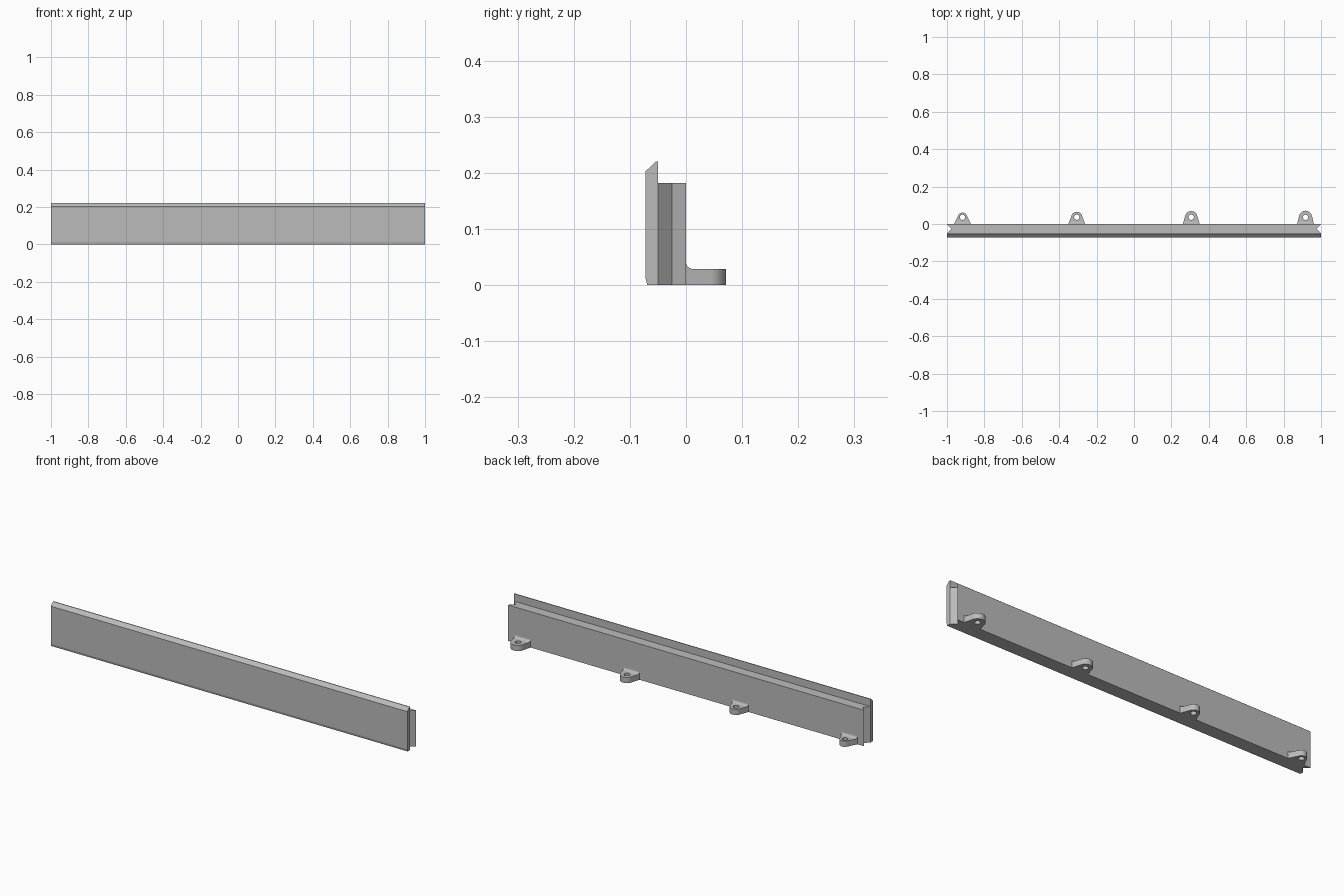
import bpy, bmesh, math
from mathutils import Vector

cube = bpy.data.objects.get("Cube")
if cube:
    bpy.data.objects.remove(cube, do_unlink=True)

grey = bpy.data.materials.new("plain_grey")
grey.use_nodes = True
colour = (0.5, 0.5, 0.5, 1)
grey.diffuse_color = colour
grey.node_tree.nodes["Principled BSDF"].inputs["Base Color"].default_value = colour


def prism(name, points, axis, start, end):
    """Extrude a closed profile along x (points are y, z) or z (points are x, y)."""
    bm = bmesh.new()
    place = (lambda a, b: (start, a, b)) if axis == "x" else (lambda a, b: (a, b, start))
    face = bm.faces.new([bm.verts.new(place(a, b)) for a, b in points])
    side = bmesh.ops.extrude_face_region(bm, geom=[face])["geom"]
    move = Vector((end - start, 0, 0)) if axis == "x" else Vector((0, 0, end - start))
    bmesh.ops.translate(bm, vec=move, verts=[v for v in side if isinstance(v, bmesh.types.BMVert)])
    bmesh.ops.recalc_face_normals(bm, faces=bm.faces)
    mesh = bpy.data.meshes.new(name)
    bm.to_mesh(mesh)
    bm.free()
    mesh.materials.append(grey)
    obj = bpy.data.objects.new(name, mesh)
    bpy.context.collection.objects.link(obj)
    return obj


def arc(cx, cy, r, a0, a1, n):
    return [(cx + r * math.cos(a0 + (a1 - a0) * i / n),
             cy + r * math.sin(a0 + (a1 - a0) * i / n)) for i in range(n + 1)]


def apply_boolean(obj, cutter, operation):
    mod = obj.modifiers.new(operation.lower(), "BOOLEAN")
    mod.operation, mod.object, mod.solver = operation, cutter, "EXACT"
    bpy.ops.object.select_all(action="DESELECT")
    bpy.context.view_layer.objects.active = obj
    obj.select_set(True)
    bpy.ops.object.modifier_apply(modifier=mod.name)
    bpy.data.objects.remove(cutter, do_unlink=True)


# Front plate with bevelled top lip and a slight bottom chamfer
prism("front_plate", [(-0.069, 0), (-0.05, 0), (-0.05, 0.22), (-0.054, 0.22),
                      (-0.072, 0.203), (-0.072, 0.012)], "x", -1, 1)

# Rear rail with a V groove in each end
prism("rear_rail", [(-1, -0.05), (1, -0.05), (0.975, -0.025), (1, 0),
                    (-1, 0), (-0.975, -0.025)], "z", 0, 0.182)

# Mounting lugs: rounded outline, wall fillet and screw hole
BASE, HOLE_Y, FILLET, THICK = 0.045, 0.036, 0.012, 0.029
for i, (x, r) in enumerate([(-0.917, 0.025), (-0.306, 0.029), (0.306, 0.033), (0.917, 0.035)]):
    a = math.acos(r / math.hypot(BASE, HOLE_Y)) - math.atan2(HOLE_Y, BASE)
    outline = [(x - BASE, 0), (x + BASE, 0)] + arc(x, HOLE_Y, r, a, math.pi - a, 24)
    lug = prism(f"mounting_lug_{i + 1}", outline, "z", 0, 0.06)
    side = [(-0.01, -0.01), (0.1, -0.01), (0.1, THICK)]
    side += arc(FILLET, THICK + FILLET, FILLET, 1.5 * math.pi, math.pi, 8)
    side += [(-0.01, THICK + FILLET)]
    apply_boolean(lug, prism("lug_side", side, "x", x - 0.1, x + 0.1), "INTERSECT")
    hole = arc(x, HOLE_Y, 0.014, 0, 2 * math.pi * 23 / 24, 23)
    apply_boolean(lug, prism("screw_hole", hole, "z", -0.02, 0.08), "DIFFERENCE")
    bpy.ops.object.shade_smooth_by_angle(angle=math.radians(30))
